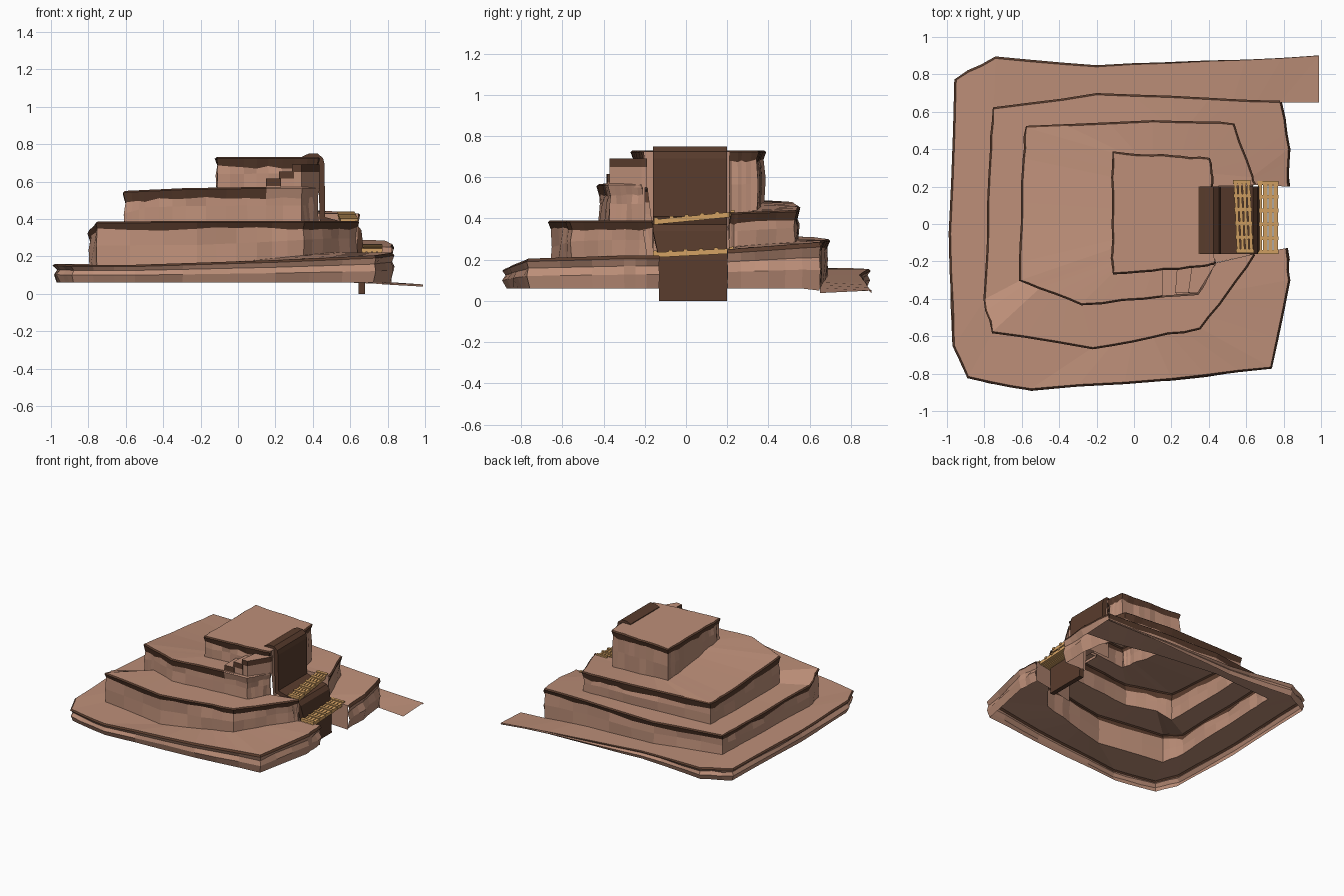
import bpy, bmesh, math, random
from mathutils import Vector as V

if "Cube" in bpy.data.objects:
    bpy.data.objects.remove(bpy.data.objects["Cube"])
random.seed(4)

def material(name, rgb):
    m = bpy.data.materials.new(name)
    m.diffuse_color = (*rgb, 1)
    m.use_nodes = True
    m.node_tree.nodes["Principled BSDF"].inputs["Base Color"].default_value = m.diffuse_color
    return m

ROCK = material("pink rock", (0.51, 0.275, 0.19))
SOIL = material("dark soil", (0.10, 0.045, 0.026))
WOOD = material("golden wood", (0.66, 0.36, 0.125))

def make(name, bm, mats):
    bmesh.ops.remove_doubles(bm, verts=bm.verts, dist=1e-5)
    me = bpy.data.meshes.new(name)
    bm.to_mesh(me)
    bm.free()
    for m in mats:
        me.materials.append(m)
    ob = bpy.data.objects.new(name, me)
    bpy.context.collection.objects.link(ob)
    return ob

def face(bm, pts, mat=0):
    f = bm.faces.new([bm.verts.new(p) for p in pts])
    f.material_index = mat

# Spiral path: rim of each turn, from the right side round the back, left and front
turn_a = [(.99, .90, .05), (.4, .87, .09), (-.2, .84, .125), (-.74, .885, .155), (-.95, .77, .16),
          (-.98, -.05, .16), (-.96, -.65, .16), (-.885, -.815, .155), (-.55, -.88, .155),
          (.2, -.825, .18), (.73, -.765, .205), (.825, -.30, .22), (.81, -.13, .22)]
turn_b = [(.82, .20, .25), (.825, .40, .265), (.78, .65, .285), (.4, .665, .295), (-.2, .69, .30),
          (-.75, .615, .31), (-.76, .4, .315), (-.775, 0, .32), (-.795, -.40, .33), (-.755, -.575, .385),
          (-.22, -.66, .39), (.1, -.60, .39), (.35, -.555, .39), (.5, -.36, .39), (.64, -.16, .39)]
turn_c = [(.645, .21, .43), (.63, .25, .43), (.53, .53, .44), (.3, .54, .45), (.1, .545, .46),
          (-.575, .515, .48), (-.585, .35, .49), (-.595, 0, .52), (-.605, -.30, .55), (-.5, -.34, .555),
          (-.28, -.425, .565), (.05, -.395, .57), (.34, -.37, .57), (.385, -.29, .57), (.43, -.21, .57)]
turn_d = [(.41, .2, .73), (.41, .27, .73), (.40, .345, .73), (.25, .355, .73), (.1, .362, .73),
          (-.11, .38, .73), (-.112, .25, .73), (-.11, 0, .73), (-.11, -.13, .73), (-.11, -.2, .73),
          (-.11, -.26, .73), (.1, -.245, .73), (.3, -.225, .73), (.4, -.215, .73), (.43, -.2, .73)]
K = 3

def refine(pts):
    out = []
    for p, q in zip(pts, pts[1:]):
        for k in range(K):
            r = V(p).lerp(V(q), k / K)
            if k:
                r += V((random.uniform(-.005, .005), random.uniform(-.005, .005), 0))
            out.append(r)
    return out + [V(pts[-1])]

A, B, C, D = map(refine, (turn_a, turn_b, turn_c, turn_d))
A = [None] * (2 * K) + A   # the lowest turn starts at the ramp

def base(rim, below):
    return [V((r.x, r.y, b.z if b else .06)) for r, b in zip(rim, below)]

def outward(pts, i):
    d = pts[min(i + 1, len(pts) - 1)] - pts[max(i - 1, 0)]
    return V((d.y, -d.x, 0)).normalized()

def wall(bm, bottom, top, band, soil_to=999):
    """Faceted cliff in rows, with a ragged dark band flaring out under the rim."""
    cols = []
    for i, (b, t) in enumerate(zip(bottom, top)):
        n, h = outward(top, i), t.z - b.z
        if band:
            zb = min(band + random.uniform(-.009, .009), h * .4)
            edge = V((t.x, t.y, t.z - zb))
            col = [b, b.lerp(t, .45) + n * random.uniform(-.012, .008), edge - n * .004,
                   V((t.x, t.y, t.z - .008)) + n * .010, t]
        else:
            s = min(1, h / .08)
            col = [b - n * .010 * s, b.lerp(t, .42) + n * random.uniform(0, .016) * s,
                   b.lerp(t, .68) - n * random.uniform(-.002, .016) * s,
                   b.lerp(t, .90) + n * .011 * s, t]
        cols.append(col)
    for i, (c, e) in enumerate(zip(cols, cols[1:])):
        for r in range(4):
            dark = i < soil_to and (r == 3 or (band and r == 2))
            face(bm, (c[r], e[r], e[r + 1], c[r + 1]), int(dark))

def terrace(bm, rim, inner):
    for i in range(len(rim) - 1):
        face(bm, (rim[i], rim[i + 1], inner[i + 1], inner[i]))

def slot_side(bm, p, q, z0):
    """Side of the water channel between two rims."""
    face(bm, (V((p.x, p.y, z0)), p, V((q.x, q.y, p.z)), V((q.x, q.y, z0))))

Bb, Cb, Db = base(B, A), base(C, B), base(D, C)

# Lowest terrace with the entry ramp
rim, inner = A[2 * K:], Bb[2 * K:]
bm = bmesh.new()
foot = [V((p.x, p.y, min(.06, p.z - .012))) for p in rim]
wall(bm, foot, rim, 0)
terrace(bm, rim, inner)
face(bm, (rim[0], inner[0], (.99, .65, .038)))
slot_side(bm, A[-1], B[-1], .06)
make("lower_terrace", bm, (ROCK, SOIL))

# Middle terrace: the landing beside the lower bridge is bare rock
bm = bmesh.new()
wall(bm, Bb[:7], B[:7], 0)
wall(bm, Bb[6:], B[6:], .042)
terrace(bm, B, Cb)
slot_side(bm, B[0], C[0], .06)
slot_side(bm, B[-1], C[-1], .06)
make("middle_terrace", bm, (ROCK, SOIL))

# Upper terrace: no soil band below the steps
bm = bmesh.new()
wall(bm, Cb, C, .055, 34)
terrace(bm, C, Db)
slot_side(bm, C[0], D[0], .25)
slot_side(bm, C[-1], D[-1], .25)
make("upper_terrace", bm, (ROCK, SOIL))

# Summit
bm = bmesh.new()
wall(bm, Db, D, .052)
face(bm, D)
make("summit", bm, (ROCK, SOIL))

# Rock behind the stream
bm = bmesh.new()
bed = [(.425, .725), (.425, .36), (.62, .345), (.635, .06)]
for (x0, z0), (x1, z1) in zip(bed, bed[1:]):
    face(bm, ((x0, -.21, z0), (x1, -.165, z1), (x1, .21, z1), (x0, .21, z0)))
make("stream_bed", bm, (ROCK,))

# Steps up to the summit
def step(name, outline, z0, z1):
    bm = bmesh.new()
    zs = (z0, z1 - .04, z1)
    for i in range(len(outline)):
        p, q = outline[i], outline[(i + 1) % len(outline)]
        for r in range(2):
            face(bm, ((*p, zs[r]), (*q, zs[r]), (*q, zs[r + 1]), (*p, zs[r + 1])), r)
    face(bm, [(*p, z1) for p in outline])
    make(name, bm, (ROCK, SOIL))

step("step_1", [(.15, -.385), (.23, -.38), (.23, -.235), (.15, -.24)], .55, .615)
step("step_2", [(.22, -.37), (.30, -.37), (.31, -.225), (.23, -.235)], .55, .655)
step("step_3", [(.29, -.365), (.34, -.37), (.435, -.215), (.435, -.19), (.31, -.22)], .55, .69)

# Stream: bent sheet falling from the summit to the ground
profile = [(.335, .70), (.345, .735), (.38, .75), (.425, .75), (.455, .725), (.463, .69),
           (.465, .41), (.54, .39), (.635, .37), (.66, .34), (.675, .20), (.68, 0)]
bm = bmesh.new()
for (x0, z0), (x1, z1) in zip(profile, profile[1:]):
    ys = [-.16 if z > .25 else -.13 for z in (z0, z1)]
    face(bm, ((x0, ys[0], z0), (x1, ys[1], z1), (x1, .2, z1), (x0, .2, z0)))
ob = make("stream", bm, (SOIL,))
mod = ob.modifiers.new("thickness", 'SOLIDIFY')
mod.thickness = .035
mod.offset = -1

# Slatted bridges
def bridge(name, x0, x1, y0, y1, z0, z1, skew):
    bm = bmesh.new()
    def box(ax, bx, ay, by, lift, th):
        def pt(x, y, up):
            t = (y - y0) / (y1 - y0)
            return bm.verts.new((x + skew * (1 - t), y, z0 + (z1 - z0) * t + lift + up))
        v = [pt(x, y, u) for u in (0, th) for x, y in ((ax, ay), (bx, ay), (bx, by), (ax, by))]
        for f in ((3, 2, 1, 0), (4, 5, 6, 7), (0, 1, 5, 4), (1, 2, 6, 5), (2, 3, 7, 6), (3, 0, 4, 7)):
            bm.faces.new([v[k] for k in f])
    w = (x1 - x0) / 4
    for i in range(4):
        box(x0 + i * w + .003, x0 + (i + 1) * w - .003, y0, y1, 0, .025)
    n = 6
    for i in range(n):
        y = y0 + (y1 - y0 - .02) * i / (n - 1)
        box(x0 - .001, x1 + .001, y, y + .02, .016, .017)
    make(name, bm, (WOOD,))

bridge("lower_bridge", .66, .772, -.16, .23, .21, .23, 0)
bridge("upper_bridge", .53, .622, -.155, .235, .37, .408, .018)
